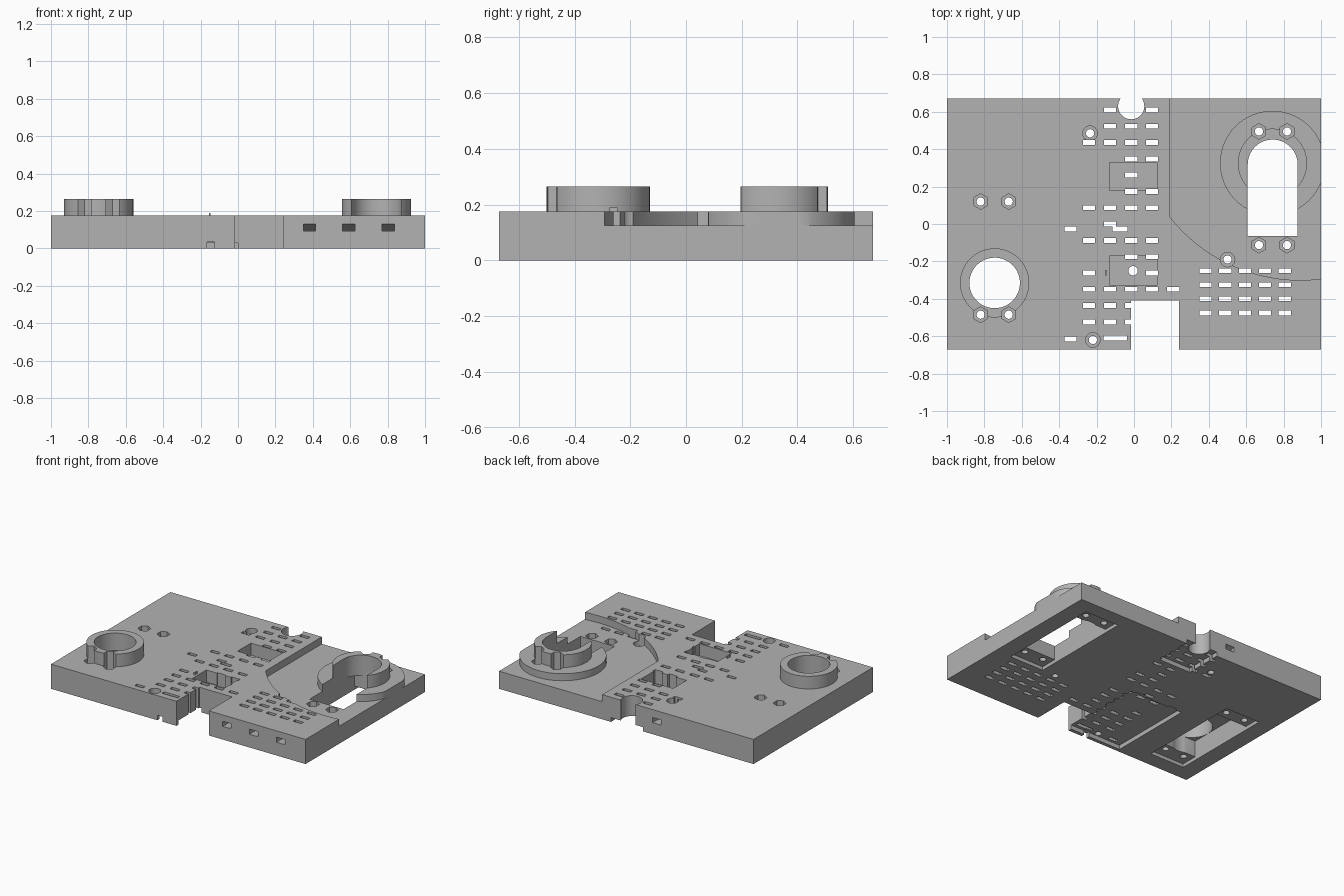
import bpy, bmesh, math
from mathutils import Matrix

if "Cube" in bpy.data.objects:
    bpy.data.objects.remove(bpy.data.objects["Cube"])

grey = bpy.data.materials.new("plain_grey")
grey.use_nodes = True
grey.diffuse_color = (0.45, 0.45, 0.45, 1)
grey.node_tree.nodes["Principled BSDF"].inputs["Base Color"].default_value = (0.45, 0.45, 0.45, 1)

TOP, FLOOR, RIM = 0.175, 0.125, 0.265
cutters = bpy.data.collections.new("cutters")
recess_cutters = bpy.data.collections.new("recess_cutters")
for c in (cutters, recess_cutters):
    bpy.context.scene.collection.children.link(c)


def prism(name, points, z0, z1, collection=None, matrix=None):
    """Extrude a counter-clockwise outline from z0 to z1."""
    bm = bmesh.new()
    face = bm.faces.new([bm.verts.new((x, y, z0)) for x, y in points])
    out = bmesh.ops.extrude_face_region(bm, geom=[face])
    verts = [g for g in out["geom"] if isinstance(g, bmesh.types.BMVert)]
    bmesh.ops.translate(bm, verts=verts, vec=(0, 0, z1 - z0))
    if matrix:
        bm.transform(matrix)
    bmesh.ops.recalc_face_normals(bm, faces=bm.faces)
    mesh = bpy.data.meshes.new(name)
    bm.to_mesh(mesh)
    bm.free()
    mesh.materials.append(grey)
    obj = bpy.data.objects.new(name, mesh)
    (collection or bpy.context.scene.collection).objects.link(obj)
    obj.hide_render = collection is not None
    return obj


def rect(x0, x1, y0, y1):
    return [(x0, y0), (x1, y0), (x1, y1), (x0, y1)]


def arc(cx, cy, r, n=64, start=0, end=math.tau, closed=True):
    steps = n if closed else n - 1
    return [(cx + r * math.cos(start + (end - start) * i / steps),
             cy + r * math.sin(start + (end - start) * i / steps)) for i in range(n)]


def cut(points, z0=-0.1, z1=0.4, matrix=None):
    return prism("cutter", points, z0, z1, cutters, matrix)


def slot(x, y, w=0.065):
    cut(rect(x - w / 2, x + w / 2, y - 0.013, y + 0.013))


def carve(obj, collection):
    mod = obj.modifiers.new("cut", "BOOLEAN")
    mod.operation = "DIFFERENCE"
    mod.solver = "EXACT"
    mod.operand_type = "COLLECTION"
    mod.collection = collection


# Solid parts
plate = prism("base_plate", rect(-1, 1, -0.67, 0.67), 0, TOP)
pedestal = prism("round_pedestal", [(min(x, 1), y) for x, y in arc(0.74, 0.325, 0.28)], FLOOR, TOP)
left_collar = prism("front_collar", arc(-0.745, -0.315, 0.185), TOP, RIM)
right_collar = prism("back_collar", arc(0.74, 0.325, 0.185), TOP, RIM)

# Lowered corner with a curved border
border = arc(0.89, 0.59, 0.89, 40, math.radians(218.1), math.radians(285), False)
prism("corner_recess", border + [(1.12, 0.8), (0.19, 0.8)], FLOOR, 0.4, recess_cutters)

# Edge notches
cut(rect(-0.015, 0.24, -0.8, -0.41))
cut(arc(-0.015, 0.63, 0.07))
cut(rect(-0.165, -0.125, -0.8, -0.6), -0.1, 0.035)

# Openings through the collars, with pockets below
cut(arc(-0.745, -0.315, 0.135))
cut(rect(-0.88, -0.61, -0.44, 0.065), -0.1, 0.14)
cut(rect(-0.88, -0.61, -0.56, 0.195), -0.1, 0.025)
cut(rect(0.608, 0.875, -0.065, 0.325) [:2]
    + arc(0.7415, 0.318, 0.1335, 32, 0, math.pi, False))
cut(rect(0.608, 0.875, -0.065, 0.44), -0.1, 0.12)
cut(rect(0.608, 0.875, -0.185, 0.565), -0.1, 0.025)

# Shallow recesses in the underside and pockets in the top
cut(rect(-0.42, 0.0, -0.645, -0.03), -0.1, 0.03)
cut(rect(-0.13, 0.12, 0.4, 0.8), -0.1, 0.03)
for y0, y1 in ((0.18, 0.33), (-0.325, -0.17)):
    cut(rect(-0.13, 0.122, y0, y1), 0.09)
cut(arc(-0.005, -0.25, 0.025, 24))

# Screw holes with hexagonal nut seats or round counterbores
for x, ys in ((-0.745, (-0.485, 0.12)), (0.743, (-0.113, 0.495))):
    for y in ys:
        for dx in (-0.075, 0.075):
            cut(arc(x + dx, y, 0.042, 6, math.pi / 6, math.pi / 6 + math.tau), 0.07)
            cut(arc(x + dx, y, 0.022, 24))
for x, y in ((-0.235, 0.485), (0.5, -0.19), (-0.22, -0.62)):
    cut(arc(x, y, 0.039, 32), 0.09)
    cut(arc(x, y, 0.022, 24))

# Strap slots: rows across the middle, named by column
columns = dict(A=-0.24, B=-0.128, C=-0.015, D=0.097, E=0.21)
rows = ["BD", "BCD", "ABCD", "CD", "C", "CD", "ABCD", "B", "ABCD", "CD", "AD",
        "ABCDE", "ABC", "ABC"]
for i, row in enumerate(rows):
    for key in row:
        slot(columns[key], 0.61 - 0.0872 * i)
slot(-0.34, -0.027)
slot(-0.075, -0.027, 0.08)
slot(-0.34, -0.615)
slot(-0.1, -0.61, 0.125)
for i in range(5):
    for j in range(4):
        slot(0.382 + 0.106 * i, -0.25 - 0.075 * j)

# Tapered slots in the sides: depth and height profile swept along the wall
upright = Matrix(((0, 0, 1, 0), (1, 0, 0, 0), (0, 1, 0, 0), (0, 0, 0, 1)))
taper = [(-0.02, -0.018), (0.1, -0.018), (0, 0.018), (-0.02, 0.018)]
sides = [(x, -0.67, 0.112, 0) for x in (0.382, 0.592, 0.804)]
sides += [(1, y, 0.089, 90) for y in (-0.45, -0.015, 0.42)]
sides += [(-0.24, 0.67, 0.1, 180)]
for x, y, z, turn in sides:
    m = Matrix.Translation((x, y, z)) @ Matrix.Rotation(math.radians(turn), 4, "Z") @ upright
    cut(taper, -0.033, 0.033, m)

# Carve every solid with the shared cutters and keep the result
solids = [plate, pedestal, left_collar, right_collar]
carve(plate, recess_cutters)
for obj in solids:
    carve(obj, cutters)
graph = bpy.context.evaluated_depsgraph_get()
results = [bpy.data.meshes.new_from_object(o.evaluated_get(graph)) for o in solids]
for obj, mesh in zip(solids, results):
    obj.modifiers.clear()
    obj.data = mesh
for c in (cutters, recess_cutters):
    for obj in list(c.objects):
        bpy.data.objects.remove(obj)
    bpy.data.collections.remove(c)

# Small upright tab beside the front pocket
prism("tab", rect(-0.156, -0.146, -0.275, -0.245), TOP - 0.02, 0.19)

bpy.ops.object.select_all(action="DESELECT")
for obj in solids:
    obj.select_set(True)
bpy.context.view_layer.objects.active = plate
bpy.ops.object.shade_smooth_by_angle(angle=math.radians(25))
